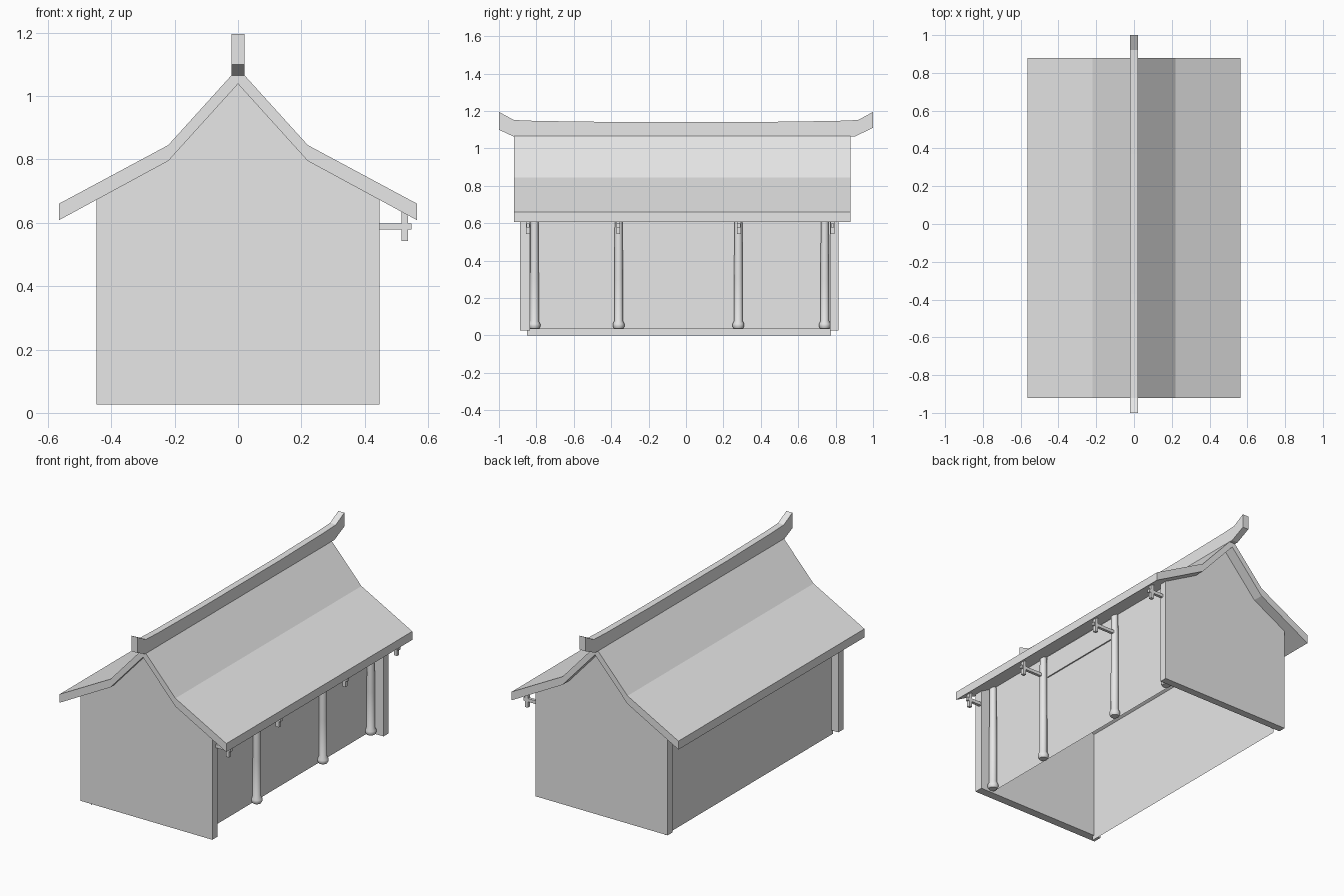
import bpy
import bmesh
import math
from mathutils import Matrix, Vector

cube = bpy.data.objects.get("Cube")
if cube:
    bpy.data.objects.remove(cube, do_unlink=True)

grey = bpy.data.materials.new("plain grey")
grey.use_nodes = True
grey.diffuse_color = (0.8, 0.8, 0.8, 1)
grey.node_tree.nodes["Principled BSDF"].inputs["Base Color"].default_value = (0.8, 0.8, 0.8, 1)


def finish(name, bm, recalc=True):
    if recalc:
        bmesh.ops.recalc_face_normals(bm, faces=bm.faces)
    mesh = bpy.data.meshes.new(name)
    bm.to_mesh(mesh)
    bm.free()
    mesh.materials.append(grey)
    ob = bpy.data.objects.new(name, mesh)
    bpy.context.collection.objects.link(ob)
    return ob


def extrude(name, points, offset):
    """Closed solid from a flat outline pushed along an offset."""
    bm = bmesh.new()
    face = bm.faces.new([bm.verts.new(p) for p in points])
    new = bmesh.ops.extrude_face_region(bm, geom=[face], use_keep_orig=True)["geom"]
    verts = [v for v in new if isinstance(v, bmesh.types.BMVert)]
    bmesh.ops.translate(bm, verts=verts, vec=Vector(offset))
    return finish(name, bm)


def box(name, low, high):
    bm = bmesh.new()
    low, high = Vector(low), Vector(high)
    bmesh.ops.create_cube(bm, size=1, matrix=Matrix.LocRotScale((low + high) / 2, None, high - low))
    return finish(name, bm)


def sheet(name, x, y0, y1, z0, z1):
    """Single upright sheet facing sideways, away from the middle."""
    bm = bmesh.new()
    corners = [(x, y0, z0), (x, y1, z0), (x, y1, z1), (x, y0, z1)]
    if x < 0:
        corners.reverse()
    bm.faces.new([bm.verts.new(c) for c in corners])
    return finish(name, bm, recalc=False)


def mirrored(half):
    """Full outline from a right half that starts on the centre line."""
    return half + [(-x, z) for x, z in reversed(half[1:])]


# Bent roof slab
outer = [(0.565, 0.66), (0.22, 0.845), (0, 1.088)]
inner = [(0, 1.038), (0.22, 0.795), (0.565, 0.608)]
outline = outer + [(-x, z) for x, z in reversed(outer[:-1])]
outline += [(-x, z) for x, z in reversed(inner[1:])] + inner
extrude("roof", [(x, -0.92, z) for x, z in outline], (0, 1.8, 0))

# End walls that follow the underside of the roof
gable = mirrored([(0, 1.038), (0.22, 0.795), (0.447, 0.672), (0.447, 0.027)])
for name, y, depth in (("front_gable", -0.887, 0.052), ("back_gable", 0.77, 0.046)):
    extrude(name, [(x, y, z) for x, z in gable], (0, depth, 0))

# Long walls
sheet("right_wall", -0.40, -0.85, 0.775, 0, 0.697)
sheet("porch_wall", 0.36, -0.84, 0.775, 0.035, 0.719)
box("porch_lintel", (0.36, -0.34, 0.575), (0.368, 0.26, 0.71))

# Ridge beam with upturned ends
ridge = [(-1, 1.10), (-0.925, 1.065), (0.905, 1.065), (1, 1.11), (1, 1.195),
         (0.92, 1.152), (0.8, 1.147), (0.37, 1.141), (-0.37, 1.141),
         (-0.8, 1.147), (-0.92, 1.152), (-1, 1.195)]
extrude("ridge_beam", [(-0.02, y, z) for y, z in ridge], (0.04, 0, 0))


def column(name, y):
    """Turned post with a rounded foot."""
    profile = [(0.024, 0.036), (0.031, 0.048), (0.031, 0.062), (0.023, 0.078),
               (0.023, 0.3), (0.02, 0.705)]
    sides = 20
    bm = bmesh.new()
    rings = []
    for r, z in profile:
        angles = [math.tau * i / sides for i in range(sides)]
        rings.append([bm.verts.new((0.38 + r * math.cos(a), y + r * math.sin(a), z)) for a in angles])
    for a, b in zip(rings, rings[1:]):
        for i in range(sides):
            j = (i + 1) % sides
            bm.faces.new((a[i], a[j], b[j], b[i]))
    bm.faces.new(rings[0])
    bm.faces.new(rings[-1])
    ob = finish(name, bm)
    bpy.ops.object.select_all(action="DESELECT")
    ob.select_set(True)
    bpy.context.view_layer.objects.active = ob
    bpy.ops.object.shade_smooth_by_angle(angle=math.radians(40))


# Porch columns, and eave brackets made of an arm and a hanging post
for i, (post_y, arm_y) in enumerate(((-0.81, -0.845), (-0.36, -0.362), (0.28, 0.283), (0.742, 0.783)), 1):
    column(f"porch_column_{i}", post_y)
    box(f"bracket_arm_{i}", (0.365, arm_y - 0.009, 0.578), (0.547, arm_y + 0.009, 0.598))
    box(f"bracket_post_{i}", (0.516, arm_y - 0.01, 0.542), (0.537, arm_y + 0.01, 0.635))
